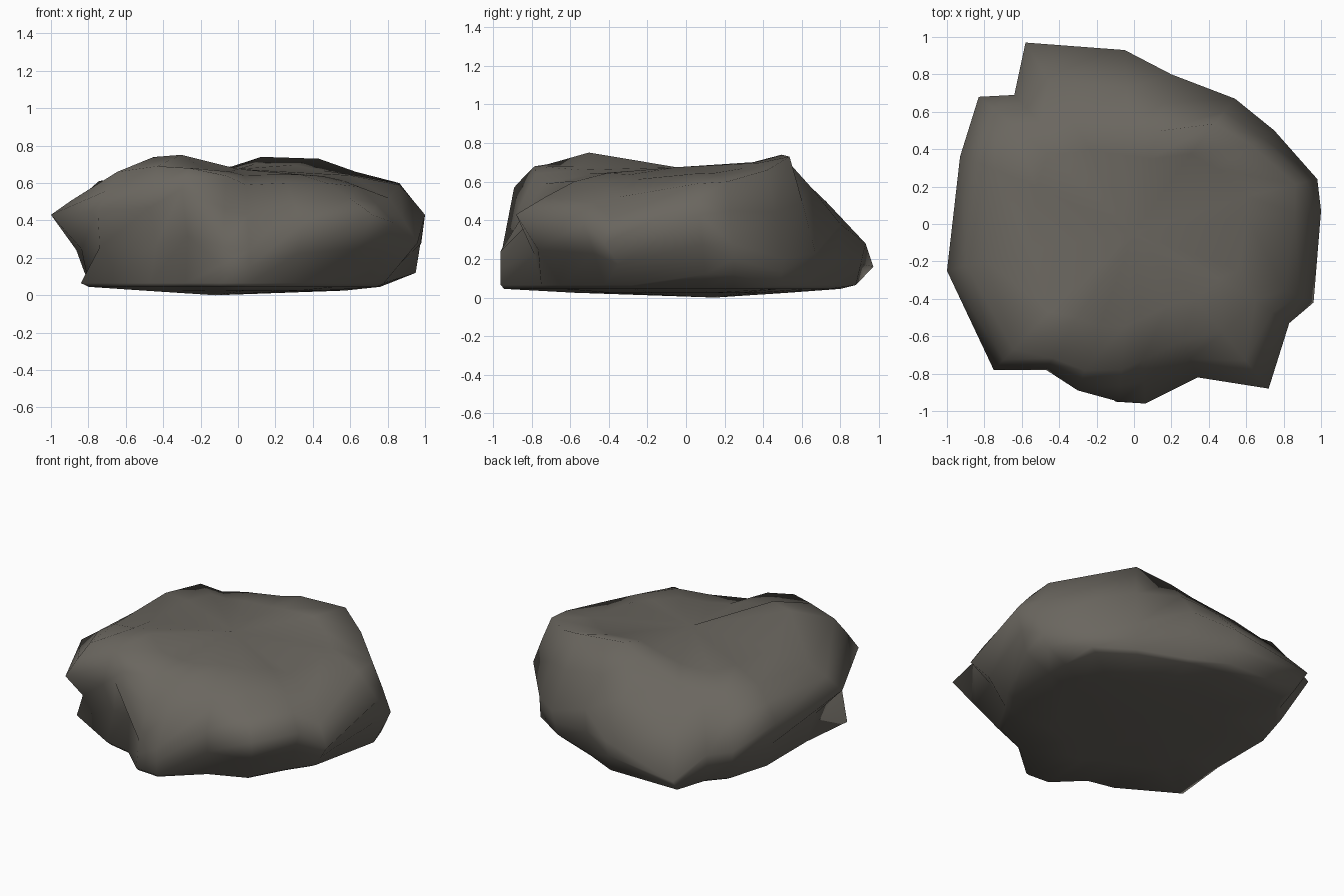
import bpy, bmesh

if "Cube" in bpy.data.objects:
    bpy.data.objects.remove(bpy.data.objects["Cube"])

# One row per vertical rib, counter-clockwise from the right:
# widest point x, y, z, foot x, foot y, shoulder scale, shoulder height
RIBS = [
    (1.00, .07, .43, .95, .10, .86, .59), (.98, .24, .28, .90, .25, .88, .60),
    (.75, .50, .20, .75, .49, .84, .66), (.54, .67, .23, .52, .64, .80, .73),
    (.20, .80, .38, .20, .76, .62, .74), (-.05, .93, .28, -.05, .88, .56, .69),
    (-.58, .97, .16, -.55, .88, .58, .62), (-.64, .69, .25, -.62, .66, .78, .59),
    (-.83, .68, .32, -.72, .55, .79, .60), (-.93, .36, .42, -.80, .28, .80, .61),
    (-1.0, -.25, .43, -.80, -.15, .79, .57), (-.75, -.78, .45, -.84, -.53, .86, .66),
    (-.47, -.78, .47, -.47, -.74, .92, .69), (-.30, -.89, .57, -.28, -.78, .88, .68),
    (-.08, -.95, .26, -.10, -.95, .82, .64), (.06, -.96, .24, .06, -.96, .76, .59),
    (.34, -.82, .38, .30, -.75, .76, .60), (.72, -.88, .43, .55, -.65, .66, .60),
    (.83, -.53, .39, .68, -.42, .78, .58), (.96, -.42, .28, .78, -.28, .84, .52),
]

bm = bmesh.new()


def ring(place):
    return [bm.verts.new(place(*r)) for r in RIBS]


def foot_height(u):
    return .12 if u > .88 else .065


def waist(x, y, z, u, v, s, h):
    # recess under the overhang at the left front
    k = .93 if x < 0 and y < -.2 and z > .42 else 1
    return ((x + u) / 2 * k, (y + v) / 2 * k, (z + foot_height(u)) / 2)


def crown(x, y, z, u, v, s, h):
    # saddle with a hump at the left front
    hump = .07 if x < -.4 and y < -.5 else 0
    return (x * s * .7, y * s * .7, h * .4 + .405 + hump)


# stacked outlines from the underside to the crown
rings = [
    ring(lambda x, y, z, u, v, s, h: (u * .6, v * .6, .025)),
    ring(lambda x, y, z, u, v, s, h: (min(u * .95, .76), min(v * .98, .8), .045)),
    ring(lambda x, y, z, u, v, s, h: (u, v, foot_height(u))),
    ring(waist),
    ring(lambda x, y, z, u, v, s, h: (x, y, z)),
    ring(lambda x, y, z, u, v, s, h: (x * (s + 1) / 2, y * (s + 1) / 2, z * .47 + h * .53)),
    ring(lambda x, y, z, u, v, s, h: (x * s, y * s, h)),
    ring(crown),
]
n = len(RIBS)
for a, b in zip(rings, rings[1:]):
    for i in range(n):
        j = (i + 1) % n
        bm.faces.new((a[i], a[j], b[j], b[i]))

# underside and top
low = bm.verts.new((-.12, .15, 0))
high = bm.verts.new((0, -.05, .675))
for i in range(n):
    j = (i + 1) % n
    bm.faces.new((low, rings[0][j], rings[0][i]))
    bm.faces.new((high, rings[-1][i], rings[-1][j]))
for f in bm.faces:
    f.smooth = True
bmesh.ops.recalc_face_normals(bm, faces=bm.faces)

mesh = bpy.data.meshes.new("boulder")
bm.to_mesh(mesh)
bm.free()
stone = bpy.data.materials.new("grey brown stone")
stone.diffuse_color = (.145, .134, .115, 1)
stone.use_nodes = True
stone.node_tree.nodes["Principled BSDF"].inputs["Base Color"].default_value = stone.diffuse_color
mesh.materials.append(stone)
bpy.context.collection.objects.link(bpy.data.objects.new("boulder", mesh))
